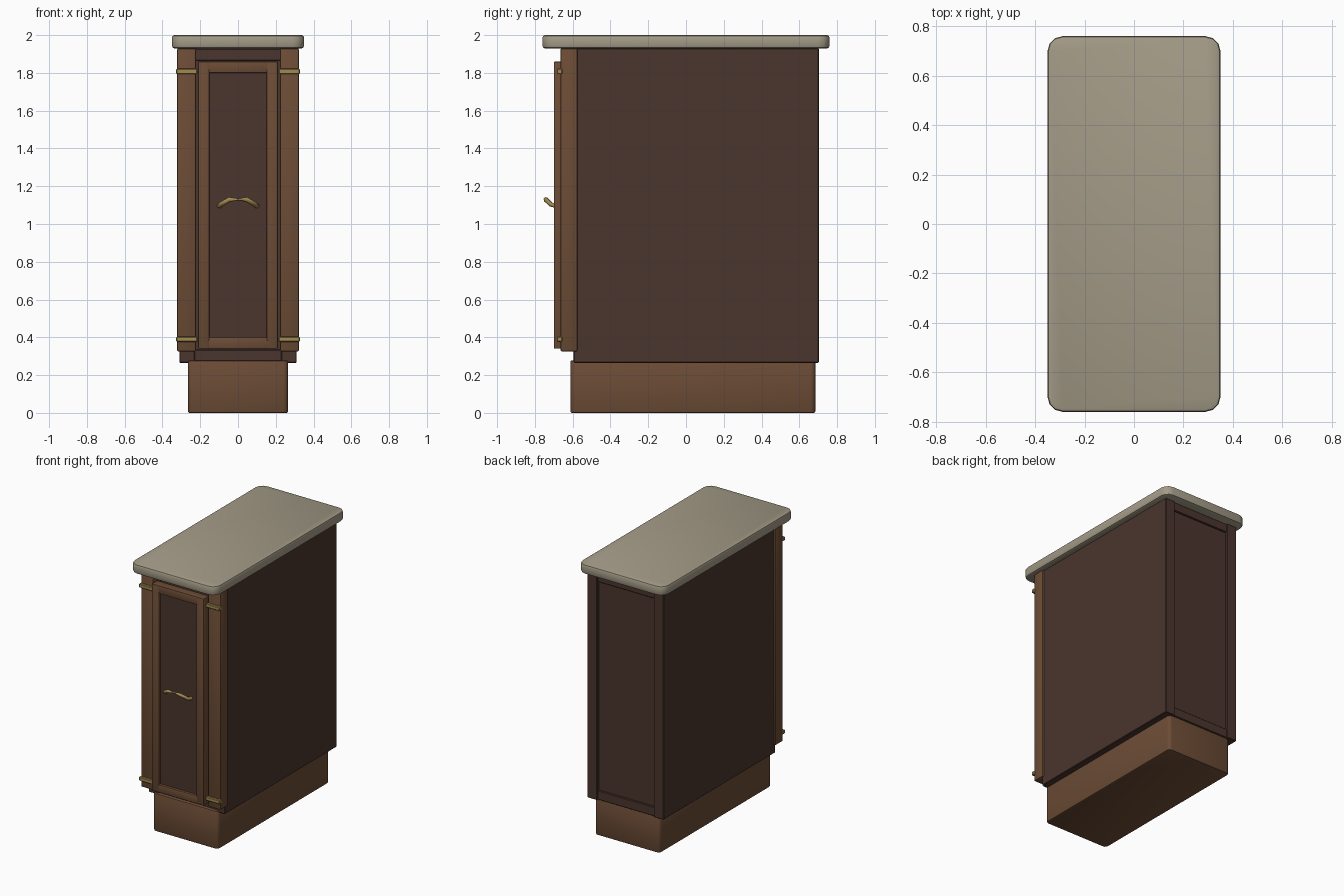
import bpy, bmesh
from mathutils import Vector

if "Cube" in bpy.data.objects:
    bpy.data.objects.remove(bpy.data.objects["Cube"])


def material(name, rgb):
    m = bpy.data.materials.new(name)
    m.diffuse_color = (*rgb, 1)
    m.use_nodes = True
    m.node_tree.nodes["Principled BSDF"].inputs["Base Color"].default_value = m.diffuse_color
    return m


DARK = material("dark_wood", (0.069, 0.036, 0.027))
WOOD = material("warm_wood", (0.15, 0.072, 0.036))
STONE = material("stone", (0.37, 0.33, 0.245))
BRASS = material("brass", (0.36, 0.25, 0.08))


def finish(bm, name, mat):
    me = bpy.data.meshes.new(name)
    bm.to_mesh(me)
    bm.free()
    ob = bpy.data.objects.new(name, me)
    bpy.context.collection.objects.link(ob)
    me.materials.append(mat)
    bpy.ops.object.select_all(action='DESELECT')
    ob.select_set(True)
    bpy.context.view_layer.objects.active = ob
    bpy.ops.object.shade_smooth_by_angle()
    return ob


def box(name, x, y, z, mat, edge=0.0, corner=0.0, segs=2):
    """Box from (min, max) pairs; corner rounds the uprights, edge rounds the rest."""
    bm = bmesh.new()
    bmesh.ops.create_cube(bm, size=1)
    for v in bm.verts:
        v.co = Vector([r[0] if c < 0 else r[1] for c, r in zip(v.co, (x, y, z))])
    if corner:
        up = [e for e in bm.edges if abs(e.verts[0].co.z - e.verts[1].co.z) > 1e-4]
        bmesh.ops.bevel(bm, geom=up, offset=corner, segments=3, profile=0.5, affect='EDGES')
    if edge:
        geom = [e for e in bm.edges if e.calc_face_angle(0) > 0.7]
        bmesh.ops.bevel(bm, geom=geom, offset=edge, segments=segs, profile=0.5, affect='EDGES')
    return finish(bm, name, mat)


# Stone top and plinth
box("countertop", (-.35, .35), (-.76, .76), (1.93, 2), STONE, edge=.013, corner=.06)
box("plinth", (-.265, .265), (-.612, .685), (0, .278), WOOD, edge=.008, corner=.025)

# Carcass: side boards, recessed core and rails at front and back
for s, side in ((-1, "left"), (1, "right")):
    box(side + "_side_board", sorted((s * .23, s * .31)), (-.595, .703), (.265, 1.93), DARK, edge=.004, segs=1)
    box(side + "_front_stile", sorted((s * .222, s * .323)), (-.665, -.575), (.325, 1.93), WOOD, edge=.009)
    for z, level in ((.39, "lower"), (1.808, "upper")):
        box(f"{side}_{level}_hinge", sorted((s * .215, s * .327)), (-.683, -.655),
            (z - .014, z + .014), BRASS, edge=.004, segs=1)
box("carcass_core", (-.235, .235), (-.575, .683), (.27, 1.928), DARK)
for z, level in (((.267, .335), "bottom"), ((1.865, 1.929), "top")):
    box(level + "_rail", (-.232, .232), (-.588, .695), z, DARK, edge=.004, segs=1)

# Door: frame with a recessed panel
box("door_panel", (-.16, .16), (-.683, -.645), (.39, 1.81), DARK)
for s, side in ((-1, "left"), (1, "right")):
    box(side + "_door_stile", sorted((s * .152, s * .212)), (-.70, -.635), (.34, 1.86), WOOD, edge=.006)
for z, level in (((.34, .40), "bottom"), ((1.80, 1.86), "top")):
    box(level + "_door_rail", (-.157, .157), (-.70, -.635), z, WOOD, edge=.006)

# Handle: swept bar pinched in the middle
cu = bpy.data.curves.new("door_handle", 'CURVE')
cu.dimensions = '3D'
cu.bevel_depth = 1
cu.bevel_resolution = 1
cu.use_fill_caps = True
path = [(-.10, -.683, 1.095, .013), (-.092, -.715, 1.103, .013), (-.045, -.742, 1.13, .013),
        (0, -.738, 1.13, .005)]
path += [(-x, y, z, r) for x, y, z, r in reversed(path[:3])]
sp = cu.splines.new('POLY')
sp.points.add(len(path) - 1)
for p, (x, y, z, r) in zip(sp.points, path):
    p.co = (x, y, z, 1)
    p.radius = r
handle = bpy.data.objects.new("door_handle", cu)
cu.materials.append(BRASS)
bpy.context.collection.objects.link(handle)
